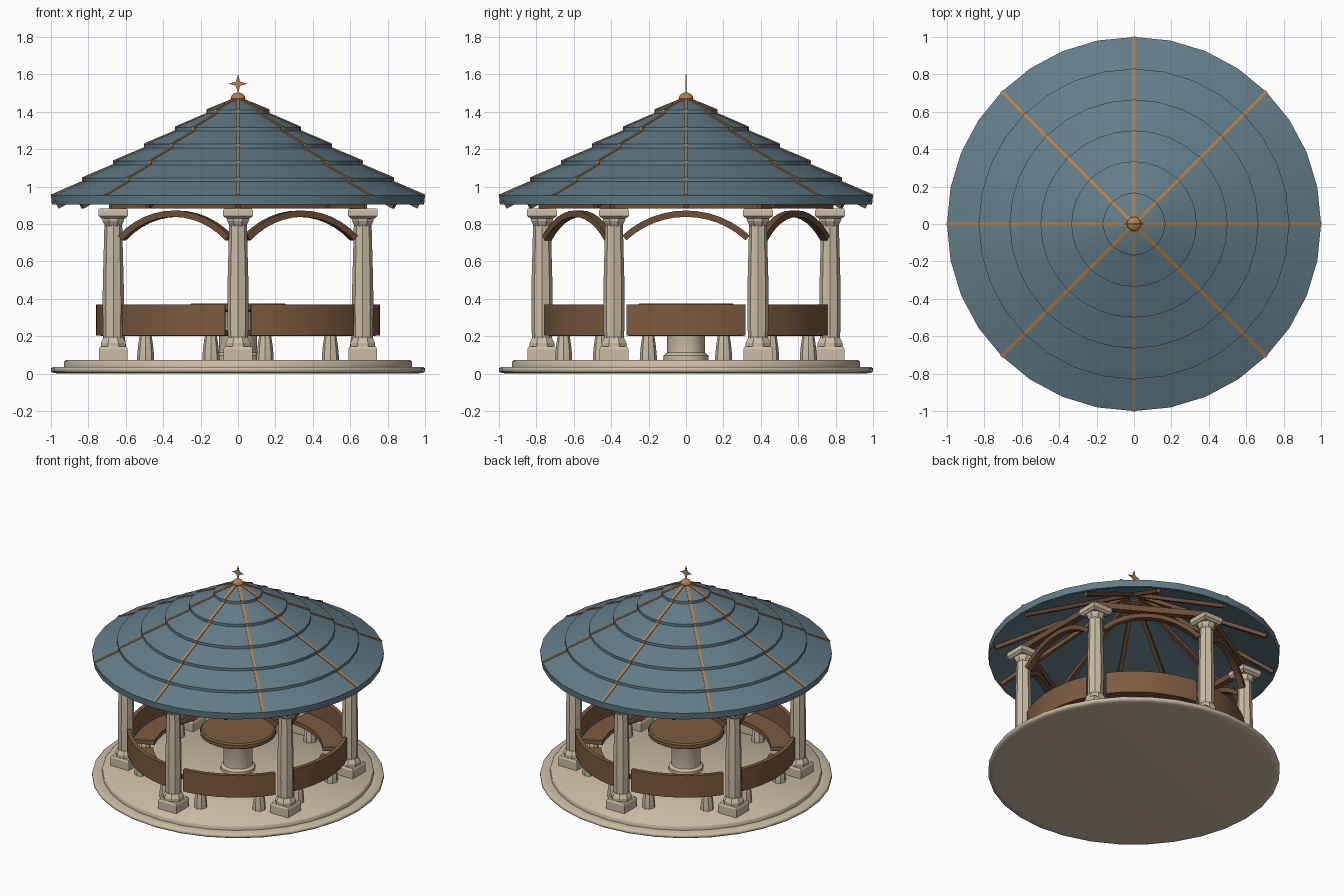
import bpy, bmesh, math
from mathutils import Vector

if "Cube" in bpy.data.objects:
    bpy.data.objects.remove(bpy.data.objects["Cube"])


def material(name, rgb):
    m = bpy.data.materials.new(name)
    m.diffuse_color = (*rgb, 1)
    m.use_nodes = True
    m.node_tree.nodes["Principled BSDF"].inputs["Base Color"].default_value = m.diffuse_color
    return m


STONE = material("cream stone", (0.60, 0.51, 0.38))
ROOF = material("slate blue", (0.125, 0.205, 0.25))
WOOD = material("bench wood", (0.20, 0.105, 0.05))
DARK = material("frame wood", (0.16, 0.08, 0.038))
COPPER = material("copper", (0.47, 0.22, 0.07))


def finish(bm, name, mat, smooth=30):
    bmesh.ops.recalc_face_normals(bm, faces=bm.faces)
    mesh = bpy.data.meshes.new(name)
    bm.to_mesh(mesh)
    bm.free()
    mesh.materials.append(mat)
    if smooth:
        for p in mesh.polygons:
            p.use_smooth = True
        mesh.set_sharp_from_angle(angle=math.radians(smooth))
    ob = bpy.data.objects.new(name, mesh)
    bpy.context.collection.objects.link(ob)
    return ob


def loft(name, rings, mat, smooth=30):
    """Skin a series of rings with equal point counts and cap the ends."""
    bm = bmesh.new()
    loops = [[bm.verts.new(p) for p in r] for r in rings]
    n = len(loops[0])
    for a, b in zip(loops, loops[1:]):
        for i in range(n):
            j = (i + 1) % n
            bm.faces.new((a[i], a[j], b[j], b[i]))
    bm.faces.new(loops[0])
    bm.faces.new(loops[-1])
    return finish(bm, name, mat, smooth)


def lathe(name, profile, n, mat, at=(0, 0), smooth=30, turn=0.0, flute=1.0):
    rings = []
    for r, z in profile:
        ring = []
        for k in range(n):
            a = turn + k * math.tau / n
            s = r * (flute if k % 2 else 1)
            ring.append((at[0] + s * math.cos(a), at[1] + s * math.sin(a), z))
        rings.append(ring)
    return loft(name, rings, mat, smooth)


def square(name, profile, mat, at):
    """Square block from half-width and height pairs."""
    return lathe(name, [(r * math.sqrt(2), z) for r, z in profile], 4, mat, at, 0,
                 math.pi / 4)


def polar(r, deg, z=0.0):
    a = math.radians(deg)
    return Vector((r * math.cos(a), r * math.sin(a), z))


def arc_block(name, r0, r1, z0, z1, a0, a1, mat, steps=8):
    rings = []
    for i in range(steps + 1):
        a = a0 + (a1 - a0) * i / steps
        rings.append([polar(r0, a, z0), polar(r1, a, z0),
                      polar(r1, a, z1), polar(r0, a, z1)])
    return loft(name, rings, mat)


def bar(name, p, q, width, height, mat):
    """Straight beam with its sides upright."""
    d = (q - p).normalized()
    side = d.cross(Vector((0, 0, 1))).normalized() * width / 2
    up = side.cross(d).normalized() * height / 2
    return loft(name, [[e - side - up, e + side - up, e + side + up, e - side + up]
                       for e in (p, q)], mat, 0)


# Two-step round platform
lathe("platform", [(0.01, 0), (0.95, 0), (0.985, 0.003), (1, 0.012), (1, 0.028),
                   (0.99, 0.036), (0.93, 0.036), (0.93, 0.064), (0.922, 0.072),
                   (0.01, 0.072)], 32, STONE, smooth=80)

# Stepped conical roof with a hollow underside
outer = [1.0, 0.83, 0.665, 0.5, 0.335, 0.165, 0.02]
STEP = 0.02


def slope(r):
    return 0.953 + (1 - r) * 0.547


tiers = []
for a, b in zip(outer, outer[1:]):
    tiers += [(a, slope(a)), (b, slope(b) - STEP)]
lathe("roof", [(0.01, 1.425), (0.975, 0.905), (0.995, 0.905)] + tiers, 32, ROOF)

# Copper ribs that follow the steps of the roof
for k in range(8):
    side = polar(0.009, 45 * k + 90)
    rings = []
    for r, z in tiers:
        top, low = polar(r + 0.003, 45 * k, z + 0.004), polar(r - 0.005, 45 * k, z - 0.006)
        rings.append([low - side, low + side, top + side, top - side])
    rib = loft("roof_rib", rings, COPPER, 0)

# Finial cap and four-pointed star
lathe("finial_cap", [(0.01, 1.45), (0.034, 1.457), (0.039, 1.472), (0.034, 1.487),
                     (0.02, 1.499), (0.005, 1.503)], 12, COPPER)
star = [(r * math.cos(k * math.pi / 4), r * math.sin(k * math.pi / 4))
        for k in range(8) for r in [0.05 if k % 2 == 0 else 0.016]]
loft("finial_star", [[(x, y, 1.55 + z) for x, z in star] for y in (-0.003, 0.003)],
     COPPER, 0)

# Rafters
for k in range(12):
    bar("rafter", polar(0.965, 30 * k, 0.893), polar(0.04, 30 * k, 1.39),
        0.026, 0.026, DARK)

# Columns, ring beams, arches and benches repeat six times
R = 0.77
for k in range(6):
    a = 30 + 60 * k
    c = polar(R, a)
    at = (c.x, c.y)
    square("column_base", [(0.077, 0.07), (0.077, 0.132), (0.07, 0.145)], STONE, at)
    lathe("base_moulding", [(0.072, 0.14), (0.072, 0.165), (0.056, 0.195)], 8, STONE,
          at, 0, math.pi / 8)
    lathe("column_shaft", [(0.054, 0.18), (0.057, 0.35), (0.056, 0.48), (0.051, 0.66),
                           (0.047, 0.82)], 16, STONE, at, 0, 0, 0.92)
    lathe("column_neck", [(0.047, 0.79), (0.062, 0.815), (0.066, 0.845)], 8, STONE,
          at, 0, math.pi / 8)
    square("column_capital", [(0.064, 0.83), (0.08, 0.844), (0.08, 0.873),
                              (0.074, 0.882)], STONE, at)
    bar("ring_beam", polar(R, a, 0.905), polar(R, a + 60, 0.905), 0.045, 0.045, DARK)

    # Curved brace between neighbouring columns
    mid = a + 30
    out, along = polar(1, mid), polar(1, mid + 90)
    rings = []
    for i in range(13):
        t = math.radians(-43 + 86 * i / 12)
        ring = []
        for rad, d in ((0.467, -0.022), (0.467, 0.022), (0.501, 0.022), (0.501, -0.022)):
            p = out * (R * math.cos(math.pi / 6) + d) + along * rad * math.sin(t)
            p.z = 0.371 + rad * math.cos(t)
            ring.append(p)
        rings.append(ring)
    loft("arch_brace", rings, DARK)

    # Curved bench on two tapered legs
    arc_block("bench_back", 0.73, 0.76, 0.205, 0.37, mid - 24.7, mid + 24.7, WOOD)
    arc_block("bench_seat", 0.58, 0.735, 0.2, 0.232, mid - 24.7, mid + 24.7, WOOD)
    for s in (-17.5, 17.5):
        p = polar(0.67, mid + s)
        lathe("bench_leg", [(0.046, 0.07), (0.045, 0.1), (0.04, 0.15), (0.032, 0.205)],
              8, STONE, (p.x, p.y), 0)

# Central table
lathe("table_pedestal", [(0.12, 0.07), (0.12, 0.098), (0.102, 0.112), (0.1, 0.3),
                         (0.118, 0.335)], 16, STONE)
lathe("table_top", [(0.01, 0.33), (0.245, 0.33), (0.26, 0.34), (0.26, 0.366),
                    (0.25, 0.376), (0.01, 0.376)], 24, WOOD)
